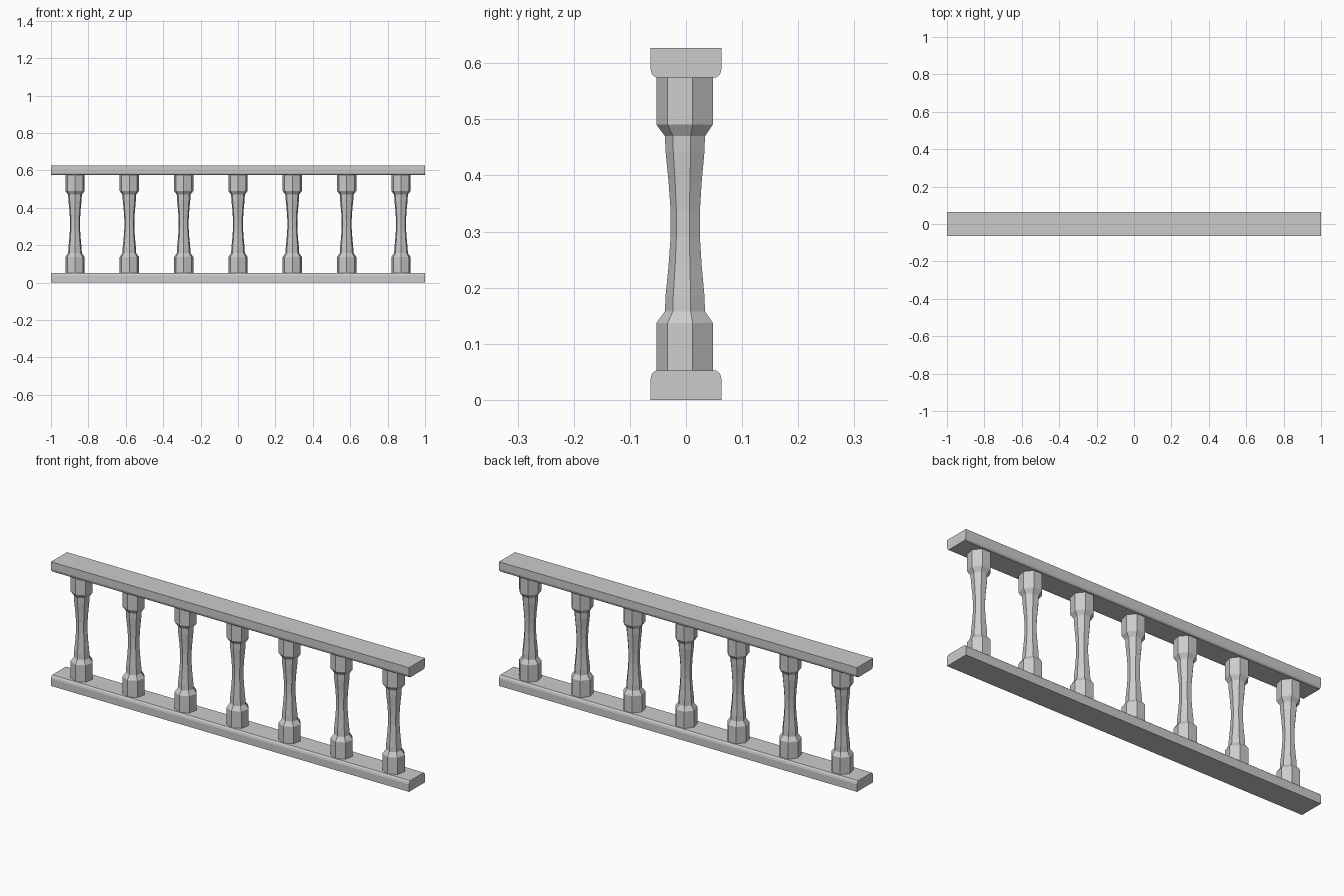
import bpy, bmesh, math

if "Cube" in bpy.data.objects:
    bpy.data.objects.remove(bpy.data.objects["Cube"])

H = 0.627      # total height
SIDES = 7      # balusters are seven-sided


def make_object(name, bm):
    bmesh.ops.recalc_face_normals(bm, faces=bm.faces)
    mesh = bpy.data.meshes.new(name)
    bm.to_mesh(mesh)
    bm.free()
    obj = bpy.data.objects.new(name, mesh)
    bpy.context.collection.objects.link(obj)
    return obj


def skin(bm, rings):
    # join matching rings of vertices and cap both ends
    rings = [[bm.verts.new(p) for p in ring] for ring in rings]
    for a, b in zip(rings, rings[1:]):
        for i in range(len(a)):
            j = (i + 1) % len(a)
            bm.faces.new((a[i], a[j], b[j], b[i]))
    bm.faces.new(rings[0])
    bm.faces.new(rings[-1])


def rail(name, flip):
    # half section from outer face to inner rounded edge
    half = [(0.0635, 0), (0.0635, 0.037), (0.0605, 0.047), (0.054, 0.0525)]
    section = half + [(-y, z) for y, z in reversed(half)]
    if flip:
        section = [(y, H - z) for y, z in section]
    bm = bmesh.new()
    skin(bm, [[(x, y, z) for y, z in section] for x in (-1, 1)])
    return make_object(name, bm)


def baluster(name, x, turn):
    # lower half of the turned profile, mirrored for the upper half
    low = [(0.053, 0.051), (0.053, 0.137), (0.0375, 0.158),
           (0.0365, 0.185), (0.031, 0.24), (0.0275, 0.29)]
    profile = low + [(r, H + 0.001 - z) for r, z in reversed(low)]
    angles = [turn + math.tau * i / SIDES for i in range(SIDES)]
    bm = bmesh.new()
    skin(bm, [[(x + r * math.cos(a), r * math.sin(a), z) for a in angles]
              for r, z in profile])
    return make_object(name, bm)


# rails
rail("bottom_rail", False)
rail("top_rail", True)

# row of balusters
for k in range(7):
    baluster(f"baluster_{k + 1}", (k - 3) * 0.2905, math.radians(13))
